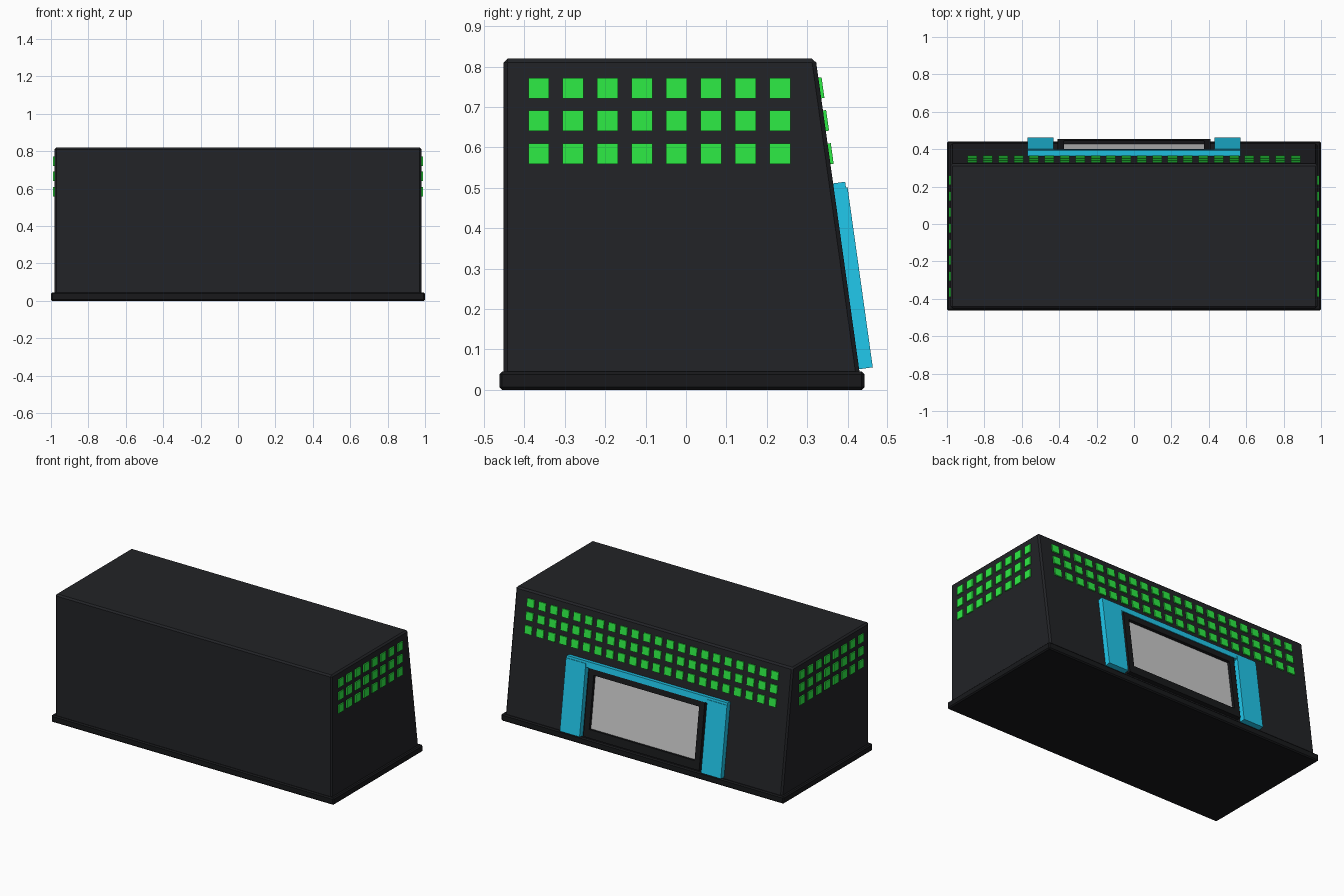
import bpy, bmesh, math
from mathutils import Matrix, Vector

if "Cube" in bpy.data.objects:
    bpy.data.objects.remove(bpy.data.objects["Cube"])

def material(name, rgb):
    m = bpy.data.materials.new(name)
    m.diffuse_color = (*rgb, 1)
    m.use_nodes = True
    m.node_tree.nodes["Principled BSDF"].inputs["Base Color"].default_value = m.diffuse_color
    return m

DARK = material("dark", (0.016, 0.017, 0.02))
BLACK = material("black", (0.009, 0.0095, 0.011))
GREEN = material("green", (0.026, 0.84, 0.058))
CYAN = material("cyan", (0.015, 0.58, 0.84))

# Sloped rear wall, from (y, z) at the bottom to (y, z) at the top
LOW, HIGH = Vector((0.433, 0.02)), Vector((0.321, 0.82))
TILT = math.atan((LOW.x - HIGH.x) / (HIGH.y - LOW.y))

def finish(name, bm, mat, bevel=0):
    bmesh.ops.recalc_face_normals(bm, faces=bm.faces)
    me = bpy.data.meshes.new(name)
    bm.to_mesh(me)
    bm.free()
    ob = bpy.data.objects.new(name, me)
    bpy.context.collection.objects.link(ob)
    if mat:
        me.materials.append(mat)
    if bevel:
        mod = ob.modifiers.new("bevel", "BEVEL")
        mod.width, mod.segments = bevel, 1
    return ob

def add_box(bm, lo, hi, matrix=Matrix()):
    lo, hi = Vector(lo), Vector(hi)
    local = Matrix.Translation((lo + hi) / 2) @ Matrix.Diagonal((*(hi - lo), 1))
    bmesh.ops.create_cube(bm, size=1, matrix=matrix @ local)

def wall_matrix(z):
    """Frame on the rear wall at height z: local y points out, z up the slope."""
    y = LOW.x - (z - LOW.y) * math.tan(TILT)
    return Matrix.Translation((0, y, z)) @ Matrix.Rotation(TILT, 4, 'X')

def wall_boxes(name, mat, boxes):
    """Boxes on the rear wall given as x0, x1, z0, z1, inner depth, outer depth."""
    bm = bmesh.new()
    for x0, x1, z0, z1, d0, d1 in boxes:
        h = (z1 - z0) / 2 / math.cos(TILT)
        add_box(bm, (x0, d0, -h), (x1, d1, h), wall_matrix((z0 + z1) / 2))
    return finish(name, bm, mat)

# Base slab
bm = bmesh.new()
add_box(bm, (-1, -0.462, 0), (1, 0.442, 0.045))
finish("base", bm, BLACK, 0.007)

# Body: side profile extruded across x
bm = bmesh.new()
profile = [(-0.452, LOW.y), tuple(LOW), tuple(HIGH), (-0.452, 0.82)]
face = bm.faces.new([bm.verts.new((-0.98, y, z)) for y, z in profile])
ext = bmesh.ops.extrude_face_region(bm, geom=[face])
bmesh.ops.translate(bm, vec=(1.96, 0, 0),
                    verts=[v for v in ext["geom"] if isinstance(v, bmesh.types.BMVert)])
finish("body", bm, DARK, 0.01)

# Window lights on both ends
ROWS, S = (0.747, 0.666, 0.584), 0.0255
for side, name in ((-1, "left_lights"), (1, "right_lights")):
    bm = bmesh.new()
    for z in ROWS:
        for i in range(8):
            y = -0.365 + i * 0.0854
            xs = sorted((side * 0.974, side * 0.988))
            add_box(bm, (xs[0], y - S, z - S), (xs[1], y + S, z + S))
    finish(name, bm, GREEN)

# Window lights on the sloped rear wall
wall_boxes("rear_lights", GREEN,
           [(x - S, x + S, z - S, z + S, -0.006, 0.008)
            for z in ROWS for x in (-0.864 + i * 0.0823 for i in range(22))])

# Doorway surround: two pillars and a lintel
wall_boxes("door_pillars", CYAN,
           [(s * 0.5 - 0.07, s * 0.5 + 0.07, 0.051, 0.497, -0.005, 0.034) for s in (-1, 1)])
wall_boxes("door_lintel", CYAN, [(-0.57, 0.57, 0.475, 0.511, -0.002, 0.03)])

# Dark door frame around a recessed grey panel
wall_boxes("door_frame", BLACK, [
    (-0.41, -0.373, 0.058, 0.475, -0.005, 0.026),
    (0.373, 0.41, 0.058, 0.475, -0.005, 0.026),
    (-0.373, 0.373, 0.058, 0.11, -0.005, 0.026),
    (-0.373, 0.373, 0.438, 0.475, -0.005, 0.026)])
wall_boxes("door_panel", None, [(-0.373, 0.373, 0.11, 0.438, -0.005, 0.008)])
